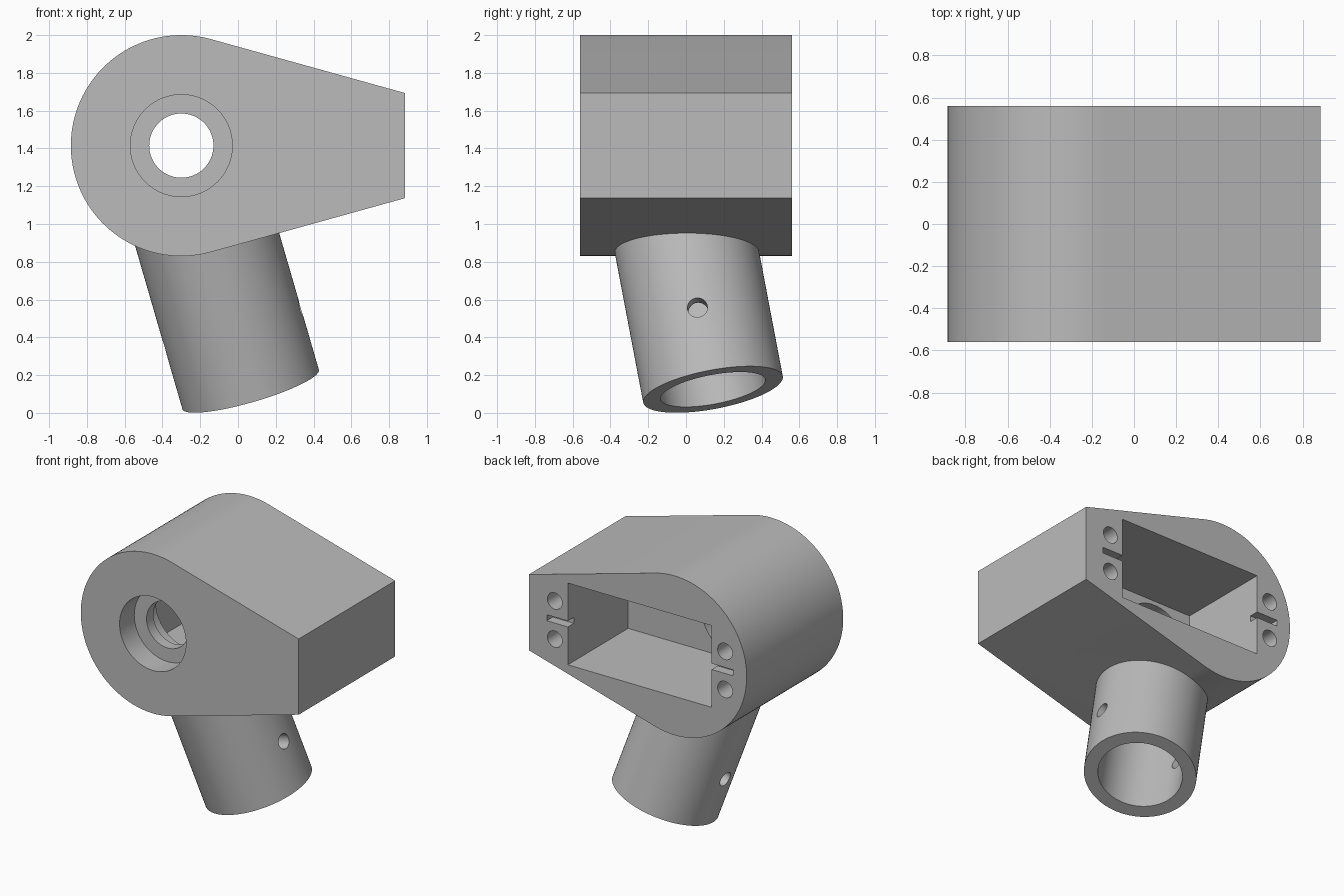
import bpy, bmesh, math
from mathutils import Vector

cube = bpy.data.objects.get("Cube")
if cube:
    bpy.data.objects.remove(cube, do_unlink=True)

grey = bpy.data.materials.new("plain grey")
grey.use_nodes = True
colour = (0.5, 0.5, 0.5, 1)
grey.diffuse_color = colour
grey.node_tree.nodes["Principled BSDF"].inputs["Base Color"].default_value = colour

PIVOT_X, PIVOT_Z, RADIUS = -0.30, 1.415, 0.585
FRONT, BACK, END_X, END_HALF = -0.56, 0.56, 0.885, 0.278


def finish(name, bm):
    bmesh.ops.recalc_face_normals(bm, faces=bm.faces)
    mesh = bpy.data.meshes.new(name)
    bm.to_mesh(mesh)
    bm.free()
    obj = bpy.data.objects.new(name, mesh)
    mesh.materials.append(grey)
    bpy.context.collection.objects.link(obj)
    return obj


def rod(name, start, end, radius, sides=64):
    """Closed cylinder between two points."""
    start, end = Vector(start), Vector(end)
    axis = end - start
    bm = bmesh.new()
    bmesh.ops.create_cone(bm, cap_ends=True, segments=sides, radius1=radius,
                          radius2=radius, depth=axis.length)
    obj = finish(name, bm)
    turn = axis.to_track_quat('Z', 'Y').to_matrix().to_4x4()
    obj.data.transform(turn)
    obj.data.transform(turn.Translation((start + end) / 2))
    return obj


def box(name, low, high):
    bm = bmesh.new()
    bmesh.ops.create_cube(bm, size=1)
    for v in bm.verts:
        v.co = [a + (b - a) * (c + 0.5) for a, b, c in zip(low, high, v.co)]
    return finish(name, bm)


def combine(target, tool, operation='DIFFERENCE'):
    mod = target.modifiers.new("combine", 'BOOLEAN')
    mod.operation, mod.solver, mod.object = operation, 'EXACT', tool
    bpy.context.view_layer.objects.active = target
    bpy.ops.object.modifier_apply(modifier=mod.name)
    bpy.data.objects.remove(tool, do_unlink=True)


# Housing: teardrop outline, round end tangent to the tapered sides
span = END_X - PIVOT_X
tangent = math.atan2(END_HALF, span) + math.acos(RADIUS / math.hypot(span, END_HALF))
steps = 72
outline = [(END_X, PIVOT_Z + END_HALF)]
for i in range(steps + 1):
    a = tangent + (2 * math.pi - 2 * tangent) * i / steps
    outline.append((PIVOT_X + RADIUS * math.cos(a), PIVOT_Z + RADIUS * math.sin(a)))
outline.append((END_X, PIVOT_Z - END_HALF))
bm = bmesh.new()
face = bm.faces.new([bm.verts.new((x, FRONT, z)) for x, z in outline])
side = bmesh.ops.extrude_face_region(bm, geom=[face])
bmesh.ops.translate(bm, vec=(0, BACK - FRONT, 0),
                    verts=[g for g in side["geom"] if isinstance(g, bmesh.types.BMVert)])
housing = finish("bracket_housing", bm)

# Slanted socket tube joined below
foot = Vector((0.067, 0.143, 0.124))
up = Vector((-0.29, -0.19, 1)).normalized()
combine(housing, rod("socket_tube", foot, foot + up * 1.05, 0.376, 96), 'UNION')
combine(housing, rod("tube_bore", foot - up * 0.1, foot + up * 0.78, 0.282, 96))

# Cross hole through both tube walls
across = (Vector((1, 0, 0)) - up * up.x).normalized()
middle = foot + up * 0.352
combine(housing, rod("cross_hole", middle - across * 0.6, middle + across * 0.6, 0.053, 32))

# Rectangular pocket open at the back
POCKET_Y = BACK - 0.70
combine(housing, box("pocket", (-0.60, POCKET_Y, PIVOT_Z - 0.30),
                     (0.568, BACK + 0.1, PIVOT_Z + 0.30)))

# Shaft hole with a seat on each side of a thin lip
for radius, y0, y1 in ((0.27, FRONT - 0.1, FRONT + 0.17), (0.17, FRONT - 0.1, POCKET_Y + 0.1),
                       (0.27, POCKET_Y - 0.17, POCKET_Y + 0.1)):
    combine(housing, rod("shaft_hole", (PIVOT_X, y0, PIVOT_Z), (PIVOT_X, y1, PIVOT_Z), radius))

# Shallow slot and four screw holes around the pocket
combine(housing, box("slot", (-0.774, BACK - 0.07, PIVOT_Z - 0.022),
                     (0.739, BACK + 0.1, PIVOT_Z + 0.022)))
for x in (-0.709, 0.674):
    for z in (PIVOT_Z - 0.14, PIVOT_Z + 0.14):
        combine(housing, rod("screw_hole", (x, BACK - 0.4, z), (x, BACK + 0.1, z), 0.06, 32))

# Smooth the round surfaces, keep the edges sharp
bpy.ops.object.select_all(action='DESELECT')
housing.select_set(True)
bpy.context.view_layer.objects.active = housing
bpy.ops.object.shade_smooth_by_angle(angle=math.radians(25))
